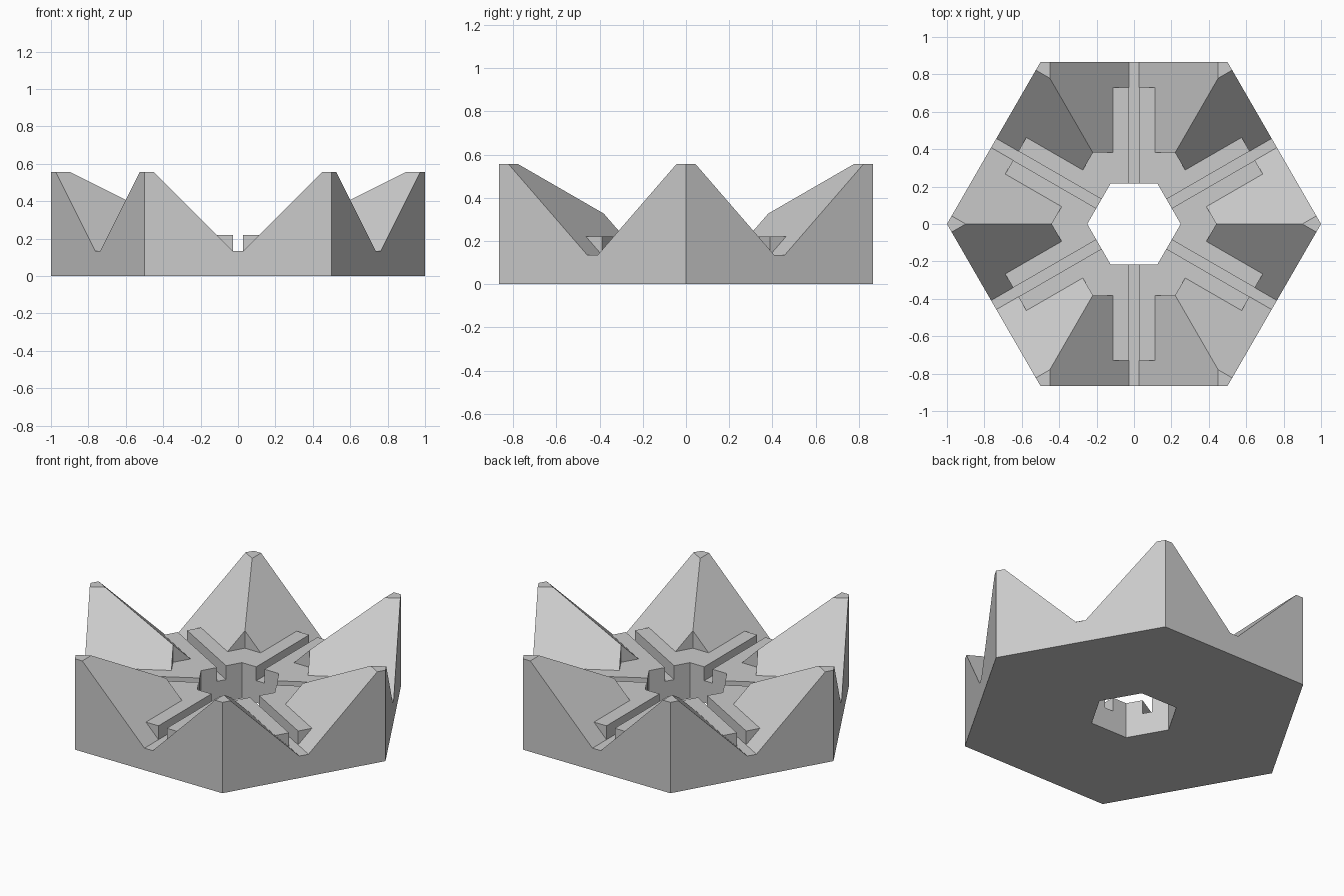
import bpy
import bmesh
from math import sqrt, radians
from mathutils import Matrix, Vector

cube = bpy.data.objects.get("Cube")
if cube:
    bpy.data.objects.remove(cube)

# Main dimensions
ROOT3 = sqrt(3)
outer = ROOT3 / 2       # apothem of the outer hexagon
hole = 0.2165           # apothem of the central hole
pocket = 0.381          # apothem of the flat middle pocket
rail_end = 0.73         # where the rails stop
slot = 0.028            # half width of the slot between rails
low = 0.135             # slot floor height
deck = 0.22             # rail and pocket height
top = 0.557             # flat peak height


def corner(apothem):
    """Half the side length of a hexagon."""
    return apothem / ROOT3


def slope_z(x):
    """Height of the 45 degree groove side."""
    return low + x - slot


edge = slot + deck - low        # groove side meets the deck
crest = slot + top - low        # groove side meets the peak
h, k, c = corner(hole), corner(pocket), corner(outer)

# One twelfth of the model, from a groove centre line to a corner ridge
sector = {
    "underside": [(0, hole, 0), (h, hole, 0), (c, outer, 0), (0, outer, 0)],
    "hole_wall": [(0, hole, 0), (0, hole, low), (slot, hole, low),
                  (slot, hole, deck), (h, hole, deck), (h, hole, 0)],
    "outer_wall": [(0, outer, 0), (c, outer, 0), (c, outer, top),
                   (crest, outer, top), (slot, outer, low), (0, outer, low)],
    "slot_floor": [(0, hole, low), (slot, hole, low), (slot, rail_end, low),
                   (slot, outer, low), (0, outer, low)],
    "slot_wall": [(slot, hole, low), (slot, rail_end, low),
                  (slot, rail_end, deck), (slot, hole, deck)],
    "rail_end": [(slot, rail_end, low), (edge, rail_end, deck),
                 (slot, rail_end, deck)],
    "deck": [(slot, hole, deck), (h, hole, deck), (k, pocket, deck),
             (edge, pocket, deck), (edge, rail_end, deck),
             (slot, rail_end, deck)],
    "pocket_wall": [(edge, pocket, deck), (k, pocket, deck),
                    (k, pocket, slope_z(k))],
    "groove_side": [(slot, rail_end, low), (slot, outer, low),
                    (crest, outer, top), (crest, crest * ROOT3, top),
                    (k, pocket, slope_z(k)), (edge, pocket, deck),
                    (edge, rail_end, deck)],
    "peak": [(crest, outer, top), (c, outer, top),
             (crest, crest * ROOT3, top)],
}

# Mirror the sector and repeat it around the centre
bm = bmesh.new()
for step in range(6):
    turn = Matrix.Rotation(radians(60 * step), 3, 'Z')
    for side in (1, -1):
        for points in sector.values():
            bm.faces.new([bm.verts.new(turn @ Vector((side * x, y, z)))
                          for x, y, z in points])
bmesh.ops.remove_doubles(bm, verts=bm.verts, dist=0.0005)
bmesh.ops.recalc_face_normals(bm, faces=bm.faces)

mesh = bpy.data.meshes.new("grooved_hexagon_base")
bm.to_mesh(mesh)
bm.free()
base = bpy.data.objects.new("grooved_hexagon_base", mesh)
bpy.context.scene.collection.objects.link(base)

# Single plain grey
grey = bpy.data.materials.new("light_grey")
grey.use_nodes = True
colour = (0.6, 0.6, 0.6, 1)
grey.diffuse_color = colour
grey.node_tree.nodes["Principled BSDF"].inputs["Base Color"].default_value = colour
mesh.materials.append(grey)
